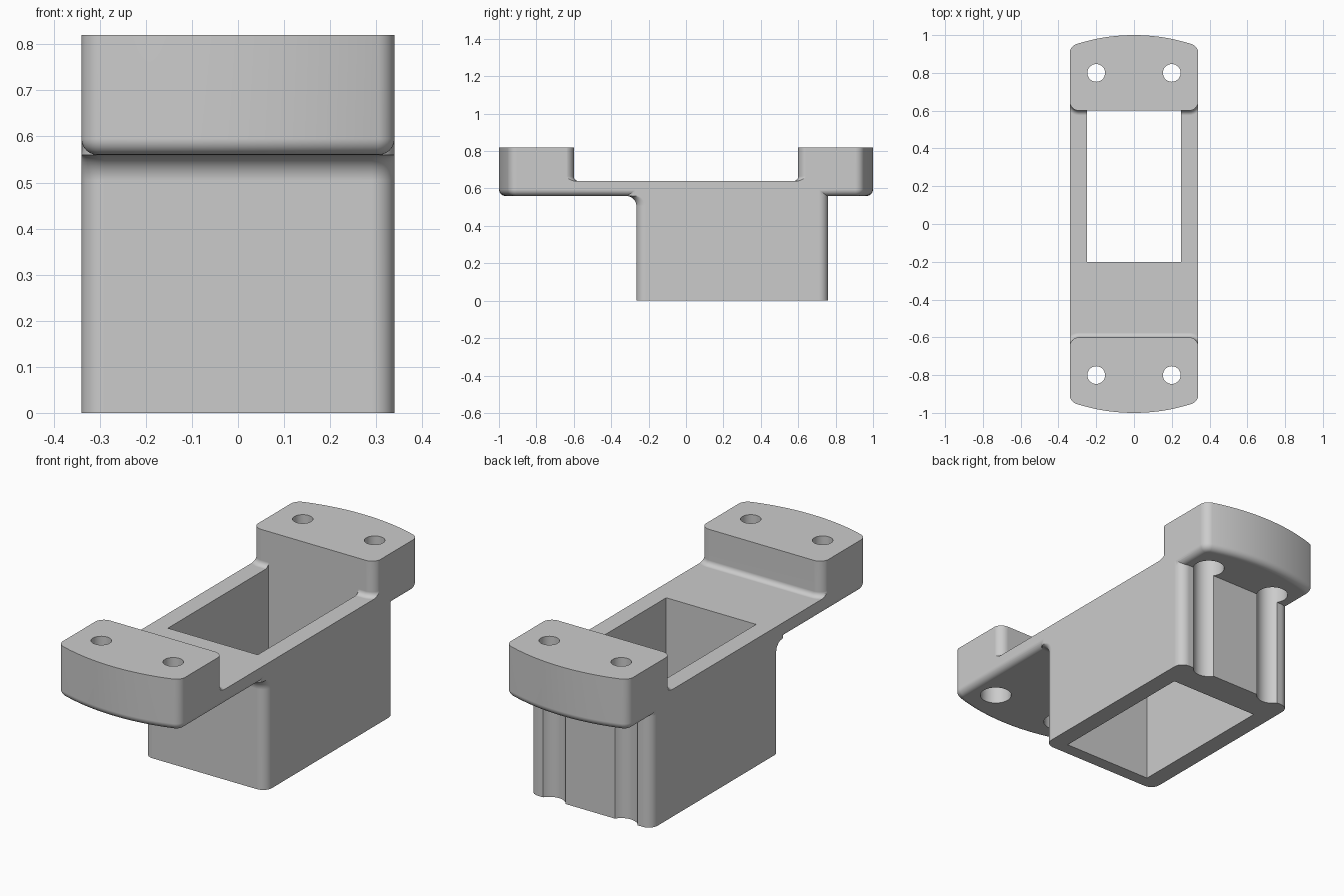
import bpy, bmesh
from math import sin, cos, pi, sqrt, atan2

if "Cube" in bpy.data.objects:
    bpy.data.objects.remove(bpy.data.objects["Cube"])

grey = bpy.data.materials.new("plain grey")
grey.use_nodes = True
grey.diffuse_color = (0.6, 0.6, 0.6, 1)
grey.node_tree.nodes["Principled BSDF"].inputs["Base Color"].default_value = (0.6, 0.6, 0.6, 1)

W = 0.34            # half width
HOLE_X, HOLE_Y = 0.2, 0.8
STEPS = 8


def arc(cx, cy, r, a0, a1, n=STEPS):
    return [(cx + r * cos(a0 + (a1 - a0) * i / n),
             cy + r * sin(a0 + (a1 - a0) * i / n)) for i in range(n + 1)]


def rounded_rect(w, y0, y1, r):
    return (arc(w - r, y1 - r, r, 0, pi / 2) + arc(r - w, y1 - r, r, pi / 2, pi)
            + arc(r - w, y0 + r, r, pi, 1.5 * pi) + arc(w - r, y0 + r, r, 1.5 * pi, 2 * pi))


def plan_outline(inset):
    """Straight sides, bowed ends and rounded corners, shrunk by inset."""
    r = 0.05
    cx = W - r
    cy = sqrt((1 - r) ** 2 - cx ** 2)
    t = atan2(cy, cx)
    end = (arc(cx, cy, r - inset, 0, t) + arc(0, 0, 1 - inset, t, pi - t, 24)[1:-1]
           + arc(-cx, cy, r - inset, pi - t, pi))
    return end + [(-x, -y) for x, y in end]


def loft(name, rings):
    """Closed solid through a list of (outline, z)."""
    bm = bmesh.new()
    loops = [[bm.verts.new((x, y, z)) for x, y in pts] for pts, z in rings]
    for a, b in zip(loops, loops[1:]):
        for i in range(len(a)):
            j = (i + 1) % len(a)
            bm.faces.new((a[i], a[j], b[j], b[i]))
    bm.faces.new(loops[0])
    bm.faces.new(loops[-1])
    bmesh.ops.recalc_face_normals(bm, faces=bm.faces)
    mesh = bpy.data.meshes.new(name)
    bm.to_mesh(mesh)
    bm.free()
    mesh.materials.append(grey)
    ob = bpy.data.objects.new(name, mesh)
    bpy.context.collection.objects.link(ob)
    return ob


def box(name, w, y0, y1, z0, z1):
    pts = [(w, y0), (w, y1), (-w, y1), (-w, y0)]
    return loft(name, [(pts, z0), (pts, z1)])


def cylinder(name, x, y, r, z0, z1):
    pts = arc(x, y, r, 0, 2 * pi, 32)[:-1]
    return loft(name, [(pts, z0), (pts, z1)])


def combine(target, tool, operation):
    mod = target.modifiers.new("combine", "BOOLEAN")
    mod.operation, mod.solver, mod.object = operation, "EXACT", tool
    bpy.context.view_layer.objects.active = target
    bpy.ops.object.modifier_apply(modifier=mod.name)
    bpy.data.objects.remove(tool)


# Thin deck
bracket = box("servo_style_bracket", 0.5, -1.2, 1.2, 0.5, 0.64)
bracket.name = "mounting_bracket"

# Raised end blocks, with a small fillet where they meet the deck
f = 0.025
flare = [(f, 0.6)] + [(f * (1 - sin(a)), 0.64 + f * (1 - cos(a)))
                      for a in [i * pi / 12 for i in range(7)]] + [(0, 0.9)]
for side in (-1, 1):
    rings = [([(x, side * y) for x, y in rounded_rect(W + 0.001 + e, 0.6 - e, 1.3, 0.05 + e)], z)
             for e, z in flare]
    combine(bracket, loft("end_block", rings), "UNION")

# Trim to the plan outline, with a rounded lower edge
b = 0.035
rings = [(plan_outline(b * (1 - sin(a))), 0.56 + b * (1 - cos(a)))
         for a in [i * pi / 12 for i in range(7)]] + [(plan_outline(0), 0.82)]
combine(bracket, loft("plan_trim", rings), "INTERSECT")

# Hollow body below, flaring forward into the deck
f = 0.055
rings = [(rounded_rect(W, -0.265, 0.76, 0.05), 0)]
rings += [(rounded_rect(W, -0.265 - f * (1 - cos(a)), 0.76, 0.05), 0.56 - f * (1 - sin(a)))
          for a in [i * pi / 16 for i in range(9)]]
rings.append((rounded_rect(W, -0.265 - f, 0.76, 0.05), 0.6))
combine(bracket, loft("body", rings), "UNION")

# Through pocket
combine(bracket, box("pocket", 0.25, -0.2, 0.601, -0.1, 0.7), "DIFFERENCE")

# Screw holes; the wide lower bores also groove the back wall
for sx in (-1, 1):
    for sy in (-1, 1):
        x, y = sx * HOLE_X, sy * HOLE_Y
        combine(bracket, cylinder("screw_hole", x, y, 0.047, 0.5, 1), "DIFFERENCE")
        combine(bracket, cylinder("wide_bore", x, y, 0.075, -0.1, 0.7), "DIFFERENCE")

# Smooth curves, crisp edges
bpy.ops.object.select_all(action="DESELECT")
bracket.select_set(True)
bpy.context.view_layer.objects.active = bracket
bpy.ops.object.shade_smooth_by_angle(angle=pi / 6)
normals = bracket.modifiers.new("even_shading", "WEIGHTED_NORMAL")
normals.keep_sharp = True
